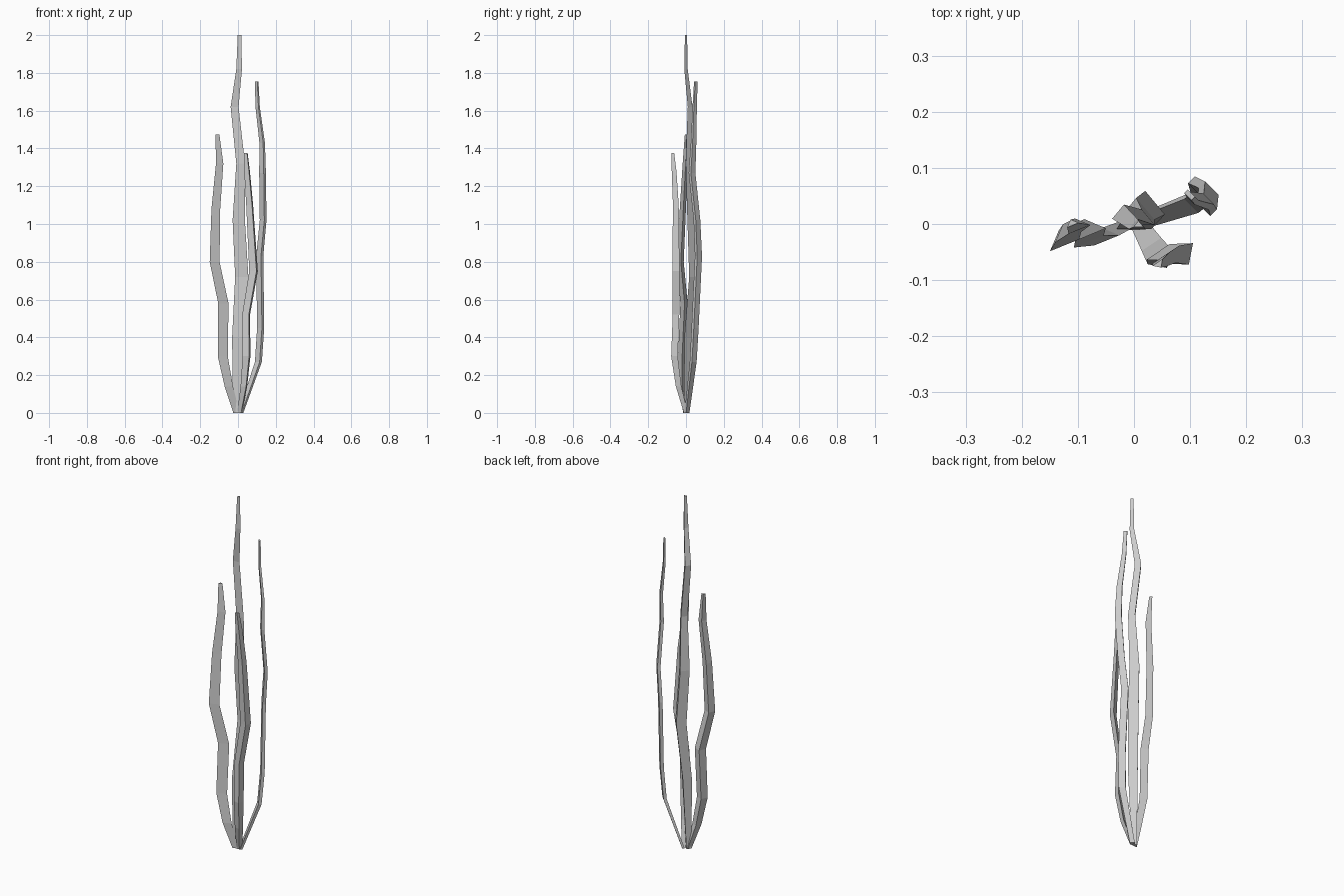
import bpy
import math
from mathutils import Vector

RIDGE = [(0.5, -0.5), (-0.5, -0.5), (0, 0.5)]               # three-sided, one ridge
STRAP = [(0.5, -0.5), (-0.5, -0.5), (-0.5, 0.5), (0.5, 0.5)]  # flat four-sided


def strand(name, section, heading, depth, path):
    """Tapering frond: path rows are (z, x, y, width); heading is the
    direction in degrees of the section's thickness."""
    a = math.radians(heading)
    n = Vector((math.cos(a), math.sin(a), 0))
    u = Vector((-n.y, n.x, 0))
    s = len(section)
    verts, faces = [], []
    for z, x, y, w in path:
        c = Vector((x, y, z))
        verts += [c + u * w * p + n * w * depth * q for p, q in section]
    for i in range(len(path) - 1):
        for k in range(s):
            p, q = s * i + k, s * i + (k + 1) % s
            faces.append((p, p + s, q + s, q))
    e = len(verts)
    faces += [tuple(range(s)), tuple(range(e - 1, e - s - 1, -1))]
    # section runs clockwise seen from above, so this winding faces outward
    me = bpy.data.meshes.new(name)
    me.from_pydata(verts, [], faces)
    ob = bpy.data.objects.new(name, me)
    bpy.context.collection.objects.link(ob)


# tall middle frond
strand("centre_frond", RIDGE, 90, 0.6, [
    (0, -0.01, 0.0, 0.035), (0.4, 0.0, 0.01, 0.062), (0.72, 0.02, 0.038, 0.07),
    (1.02, 0.004, 0.027, 0.065), (1.32, 0.014, 0.012, 0.046),
    (1.62, -0.018, 0.022, 0.042), (1.82, 0.006, 0.0, 0.03), (2.0, 0.008, 0.0, 0.019)])

# thin strap-like frond on the right
strand("right_frond", STRAP, 45, 0.48, [
    (0, 0.015, 0.005, 0.025), (0.27, 0.108, 0.038, 0.035), (0.45, 0.12, 0.048, 0.036),
    (0.83, 0.115, 0.066, 0.036), (1.02, 0.133, 0.058, 0.034), (1.27, 0.13, 0.032, 0.034),
    (1.43, 0.128, 0.04, 0.028), (1.62, 0.104, 0.046, 0.022), (1.755, 0.099, 0.052, 0.018)])

# wide frond on the left
strand("left_frond", RIDGE, 112, 0.5, [
    (0, -0.012, 0.0, 0.035), (0.14, -0.053, -0.018, 0.048), (0.3, -0.086, -0.018, 0.057),
    (0.58, -0.083, -0.005, 0.059), (0.8, -0.129, -0.025, 0.056),
    (1.08, -0.122, -0.012, 0.05), (1.32, -0.101, 0.0, 0.042), (1.475, -0.111, 0.003, 0.022)])

# short frond at the front
strand("front_frond", RIDGE, 304, 0.5, [
    (0, 0.012, -0.005, 0.03), (0.14, 0.037, -0.045, 0.042), (0.3, 0.052, -0.068, 0.05),
    (0.52, 0.05, -0.06, 0.05), (0.75, 0.09, -0.061, 0.055),
    (1.1, 0.068, -0.06, 0.044), (1.28, 0.053, -0.068, 0.036), (1.375, 0.045, -0.073, 0.022)])
